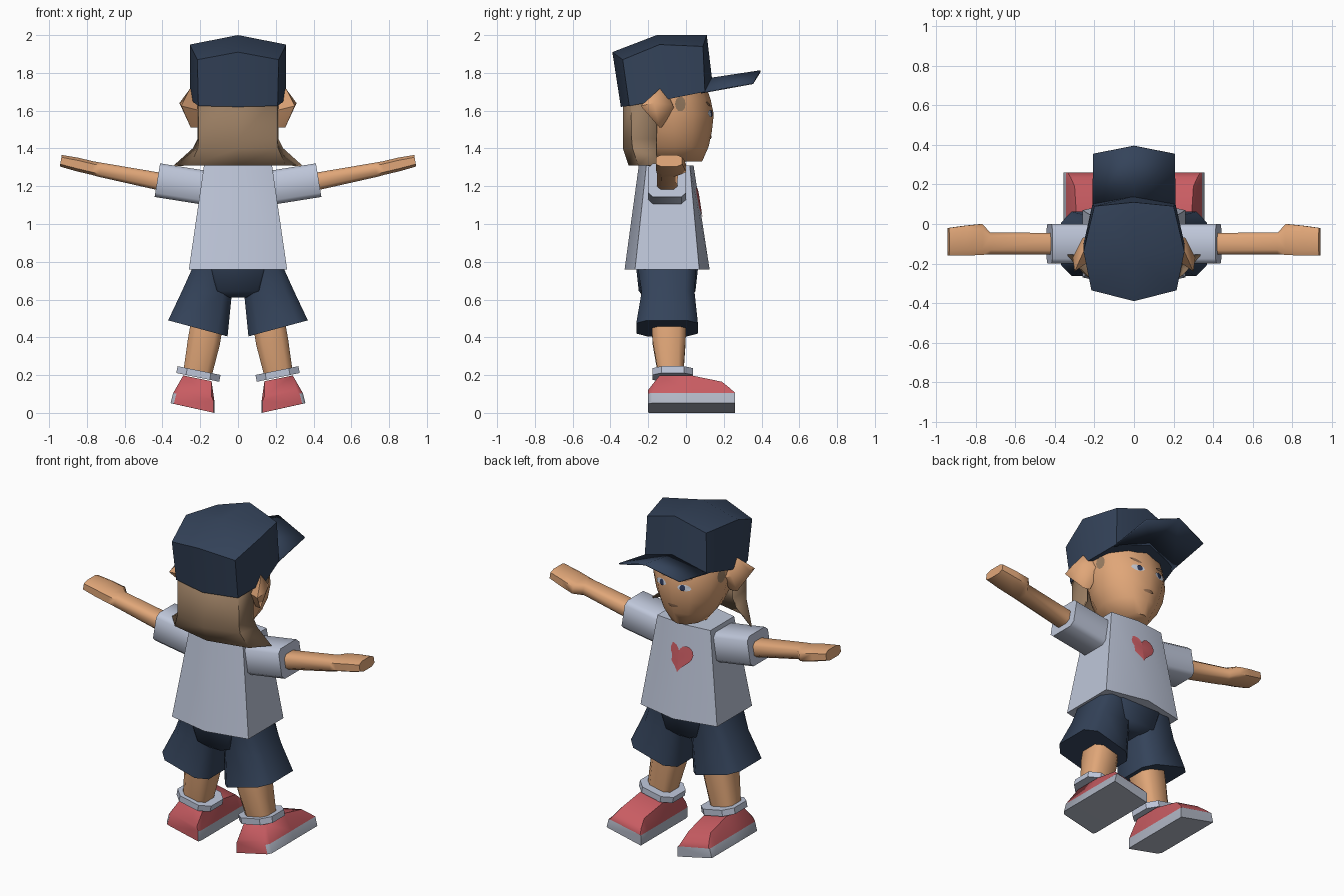
import bpy, bmesh, math
from mathutils import Vector
from mathutils.bvhtree import BVHTree

if "Cube" in bpy.data.objects:
    bpy.data.objects.remove(bpy.data.objects["Cube"])


def mat(name, r, g, b):
    m = bpy.data.materials.new(name)
    lin = [((c / 255 + 0.055) / 1.055) ** 2.4 for c in (r, g, b)]
    m.diffuse_color = (*lin, 1)
    m.use_nodes = True
    m.node_tree.nodes["Principled BSDF"].inputs["Base Color"].default_value = m.diffuse_color
    return m


SKIN = mat("skin", 224, 166, 120)
CLOTH = mat("pale_cloth", 190, 198, 217)
NAVY = mat("navy", 52, 67, 90)
RED = mat("red", 200, 92, 98)
HAIR = mat("hair_brown", 152, 124, 97)
BROW = mat("brow_brown", 150, 112, 84)
SOLE = mat("sole_grey", 176, 182, 196)
WHITE = mat("eye_white", 205, 210, 222)
IRIS = mat("eye_blue", 45, 58, 92)


def build(name, verts, faces, mats, angle=45, rule=None, hull=False, thick=0):
    """Make an object; rule(face) picks a material slot."""
    bm = bmesh.new()
    vs = [bm.verts.new(v) for v in verts]
    if hull:
        bmesh.ops.convex_hull(bm, input=vs)
    for f in faces:
        bm.faces.new([vs[i] for i in f])
    bmesh.ops.recalc_face_normals(bm, faces=bm.faces)
    if rule:
        for f in bm.faces:
            f.material_index = rule(f)
    me = bpy.data.meshes.new(name)
    bm.to_mesh(me)
    bm.free()
    for m in mats:
        me.materials.append(m)
    ob = bpy.data.objects.new(name, me)
    bpy.context.collection.objects.link(ob)
    if thick:
        s = ob.modifiers.new("thickness", "SOLIDIFY")
        s.thickness, s.offset = thick, 0
    bpy.ops.object.select_all(action="DESELECT")
    ob.select_set(True)
    bpy.context.view_layer.objects.active = ob
    bpy.ops.object.shade_smooth_by_angle(angle=math.radians(angle))
    return ob


def loft(name, rings, mats, closed=True, **kw):
    """Skin a row of equal rings; closed rings get end caps."""
    n = len(rings[0])
    verts = [p for r in rings for p in r]
    faces = [(i * n + j, i * n + (j + 1) % n, (i + 1) * n + (j + 1) % n, (i + 1) * n + j)
             for i in range(len(rings) - 1) for j in range(n if closed else n - 1)]
    if closed:
        faces += [tuple(range(n)), tuple(range(len(verts) - n, len(verts)))]
    return build(name, verts, faces, mats, **kw)


def box_ring(c, u, v, hu, hv, k=0.6):
    """Rectangle with chamfered corners around c."""
    c, u, v = Vector(c), Vector(u).normalized(), Vector(v).normalized()
    pts = [(1, -k), (1, k), (k, 1), (-k, 1), (-1, k), (-1, -k), (-k, -1), (k, -1)]
    return [c + u * a * hu + v * b * hv for a, b in pts]


def oval(z, rx, y0, y1, n=12):
    return [(rx * math.sin(math.tau * i / n), (y0 + y1) / 2 + (y1 - y0) / 2 * math.cos(math.tau * i / n), z)
            for i in range(n)]


def around(half):
    """Complete a ring from its +x half, which starts and ends on x = 0."""
    return half + [(-x, y, z) for x, y, z in half[-2:0:-1]]


def decal(name, target, outline, axis, m, lift=0.005):
    """Thin plate draped on a target; outline is 2D, axis is the ray source direction."""
    me = target.data
    tree = BVHTree.FromPolygons([v.co for v in me.vertices], [p.vertices for p in me.polygons])
    axis = Vector(axis)
    n = len(outline)
    mid = (sum(p[0] for p in outline) / n, sum(p[1] for p in outline) / n)
    verts = []
    for a, z in [mid] + outline:
        o = Vector((a, 0, z)) if axis.y else Vector((0, a, z))
        hit = tree.ray_cast(o + axis * 2, -axis)[0]
        verts.append(hit + axis * lift)
    build(name, verts, [(0, i + 1, (i + 1) % n + 1) for i in range(n)], [m])


def ellipse(x, z, rx, rz, slant=0, n=10):
    return [(x + rx * math.cos(math.tau * i / n),
             z + rz * math.sin(math.tau * i / n) + slant * rx * math.cos(math.tau * i / n)) for i in range(n)]


# Shirt body with a ridge at front and back
shirt = loft("shirt", [
    around([(0, 0.125, 0.76), (0.26, 0.07, 0.76), (0.26, -0.27, 0.76), (0, -0.325, 0.76)]),
    around([(0, 0.04, 1.31), (0.18, 0.02, 1.31), (0.18, -0.21, 1.31), (0, -0.25, 1.31)])],
    [CLOTH], angle=75)
heart = []
for i in range(28):
    t = math.tau * i / 28
    heart.append((0.092 * math.sin(t) ** 3, 1.125 + 0.0056 * (
        13 * math.cos(t) - 5 * math.cos(2 * t) - 2 * math.cos(3 * t) - math.cos(4 * t))))
decal("heart_print", shirt, heart, (0, 1, 0), RED)

# Head and neck
head = loft("head", [oval(1.33, 0.10, -0.19, 0.085), oval(1.41, 0.165, -0.24, 0.12),
                     oval(1.49, 0.205, -0.27, 0.137), oval(1.58, 0.225, -0.29, 0.147),
                     oval(1.66, 0.23, -0.30, 0.13), oval(1.75, 0.22, -0.30, 0.10)], [SKIN], angle=60)
loft("neck", [oval(1.28, 0.08, -0.17, -0.01, 8), oval(1.36, 0.08, -0.17, 0.0, 8)], [SKIN])

# Hair curtain around the back
def hair_row(z, xs, xc, yc, yb):
    return [(xs, -0.155, z), (xc, yc, z), (0, yb, z), (-xc, yc, z), (-xs, -0.155, z)]


loft("hair", [hair_row(1.68, 0.21, 0.205, -0.29, -0.33), hair_row(1.45, 0.21, 0.205, -0.285, -0.33),
              hair_row(1.40, 0.235, 0.21, -0.28, -0.33), hair_row(1.31, 0.335, 0.25, -0.25, -0.30)],
     [HAIR], closed=False, angle=60, thick=0.008)

# Cap crown: brim ring, upper ring, then ridge points
low = around([(0, -0.345, 1.62), (0.21, -0.30, 1.625), (0.255, -0.10, 1.66), (0.21, 0.10, 1.70), (0, 0.14, 1.75)])
high = around([(0, -0.39, 1.91), (0.215, -0.335, 1.87), (0.255, -0.14, 1.95), (0.20, 0.09, 1.94), (0, 0.11, 2.0)])
faces = [(j, (j + 1) % 8, 8 + (j + 1) % 8, 8 + j) for j in range(8)]
faces += [(8 + j, 8 + (j + 1) % 8, 16) for j in range(8)] + [tuple(range(8))]
build("cap_crown", low + high + [(0, -0.155, 2.0)], faces, [NAVY], angle=40)
loft("cap_visor", [[(-0.21, 0.08, 1.695), (0, 0.13, 1.77), (0.21, 0.08, 1.695)],
                   [(-0.205, 0.355, 1.745), (0, 0.395, 1.81), (0.205, 0.355, 1.745)]],
     [NAVY], closed=False, angle=50, thick=0.008)

# Face details
decal("mouth", head, ellipse(0, 1.46, 0.035, 0.010), (0, 1, 0), BROW)

for s, side in ((1, "right"), (-1, "left")):
    def part(name, rings, mats, **kw):
        loft(side + "_" + name, [[(s * p[0], p[1], p[2]) for p in r] for r in rings], mats, **kw)

    # Eye, brow and sideburn
    decal(side + "_eye", head, ellipse(s * 0.078, 1.585, 0.040, 0.019), (0, 1, 0), WHITE, 0.004)
    decal(side + "_iris", head, ellipse(s * 0.070, 1.585, 0.017, 0.019), (0, 1, 0), IRIS, 0.008)
    decal(side + "_brow", head, ellipse(s * 0.085, 1.635, 0.036, 0.010, s * 0.25), (0, 1, 0), BROW)
    decal(side + "_sideburn", head, ellipse(-0.03, 1.635, 0.028, 0.04), (s, 0, 0), HAIR)

    # Ear
    ear = [(0.2, -0.10, 1.70), (0.2, -0.06, 1.61), (0.21, -0.13, 1.51), (0.2, -0.17, 1.60), (0.25, -0.14, 1.51),
           (0.31, -0.17, 1.64), (0.30, -0.24, 1.625), (0.255, -0.14, 1.715), (0.26, -0.07, 1.63)]
    build(side + "_ear", [(s * x, y, z) for x, y, z in ear], [], [SKIN], hull=True)

    # Sleeve, forearm and hand
    Y, up = (0, 1, 0), (-0.16, 0, 0.985)
    part("sleeve", [box_ring((0.13, -0.1, 1.185), Y, up, 0.10, 0.09, 0.75),
                    box_ring((0.427, -0.1, 1.232), Y, up, 0.10, 0.09, 0.75)], [CLOTH], angle=60)
    part("arm", [box_ring((0.40, -0.10, 1.222), Y, up, 0.055, 0.047),
                 box_ring((0.73, -0.098, 1.287), Y, up, 0.055, 0.038),
                 box_ring((0.77, -0.078, 1.296), Y, up, 0.078, 0.036),
                 box_ring((0.85, -0.084, 1.315), Y, up, 0.076, 0.036),
                 box_ring((0.938, -0.09, 1.335), Y, up, 0.07, 0.031)], [SKIN], angle=60)

    # Shorts leg
    part("shorts_leg", [box_ring((0.13, -0.10, 0.77), (1, 0, 0), Y, 0.11, 0.155, 0.65),
                        box_ring((0.165, -0.095, 0.635), (0.28, 0, 0.02), Y, 0.132, 0.14, 0.65),
                        box_ring((0.2125, -0.10, 0.4475), (0.315, 0, 0.085), Y, 0.163, 0.163, 0.65)],
         [NAVY], angle=60)

    # Leg and sock cuff
    out = (0.98, 0, 0.2)
    part("leg", [box_ring((0.165, -0.09, 0.47), out, Y, 0.085, 0.09),
                 box_ring((0.18, -0.09, 0.38), out, Y, 0.086, 0.088),
                 box_ring((0.218, -0.08, 0.19), out, Y, 0.075, 0.065)], [SKIN], angle=60)
    part("sock", [box_ring((0.213, -0.07, 0.188), out, Y, 0.116, 0.108, 0.55),
                  box_ring((0.206, -0.07, 0.224), out, Y, 0.116, 0.108, 0.55)], [CLOTH], angle=40)

    # Shoe: stations along y give top height and top edges
    def station(y, top, xi, xo, bi=0.125, bo=0.357):
        tilt = lambda x: (x - 0.125) * 0.2
        prof = [(bi, 0.0), (bi, 0.062), (xi, top), (xo, top), (bo - 0.014, 0.062), (bo, 0.005)]
        return [(x, y + (0.04 if top > 0.1 and z == top and y < -0.1 else 0), z + tilt(x)) for x, z in prof]

    part("shoe", [station(-0.2, 0.085, 0.14, 0.31, 0.13, 0.34), station(-0.18, 0.165, 0.14, 0.29),
                  station(0.03, 0.165, 0.14, 0.29), station(0.19, 0.13, 0.15, 0.30),
                  station(0.235, 0.09, 0.14, 0.32), station(0.26, 0.063, 0.13, 0.335)],
         [RED, SOLE], angle=50,
         rule=lambda f: int(all(v.co.z - (abs(v.co.x) - 0.125) * 0.2 < 0.088 and
                                (v.co.z < 0.113) for v in f.verts)))

# Seat of the shorts
loft("shorts_seat", [box_ring((0, -0.10, 0.78), (1, 0, 0), (0, 1, 0), 0.17, 0.165, 0.8),
                     box_ring((0, -0.10, 0.645), (1, 0, 0), (0, 1, 0), 0.125, 0.15, 0.8),
                     box_ring((0, -0.10, 0.61), (1, 0, 0), (0, 1, 0), 0.045, 0.12, 0.8)], [NAVY], angle=50)
